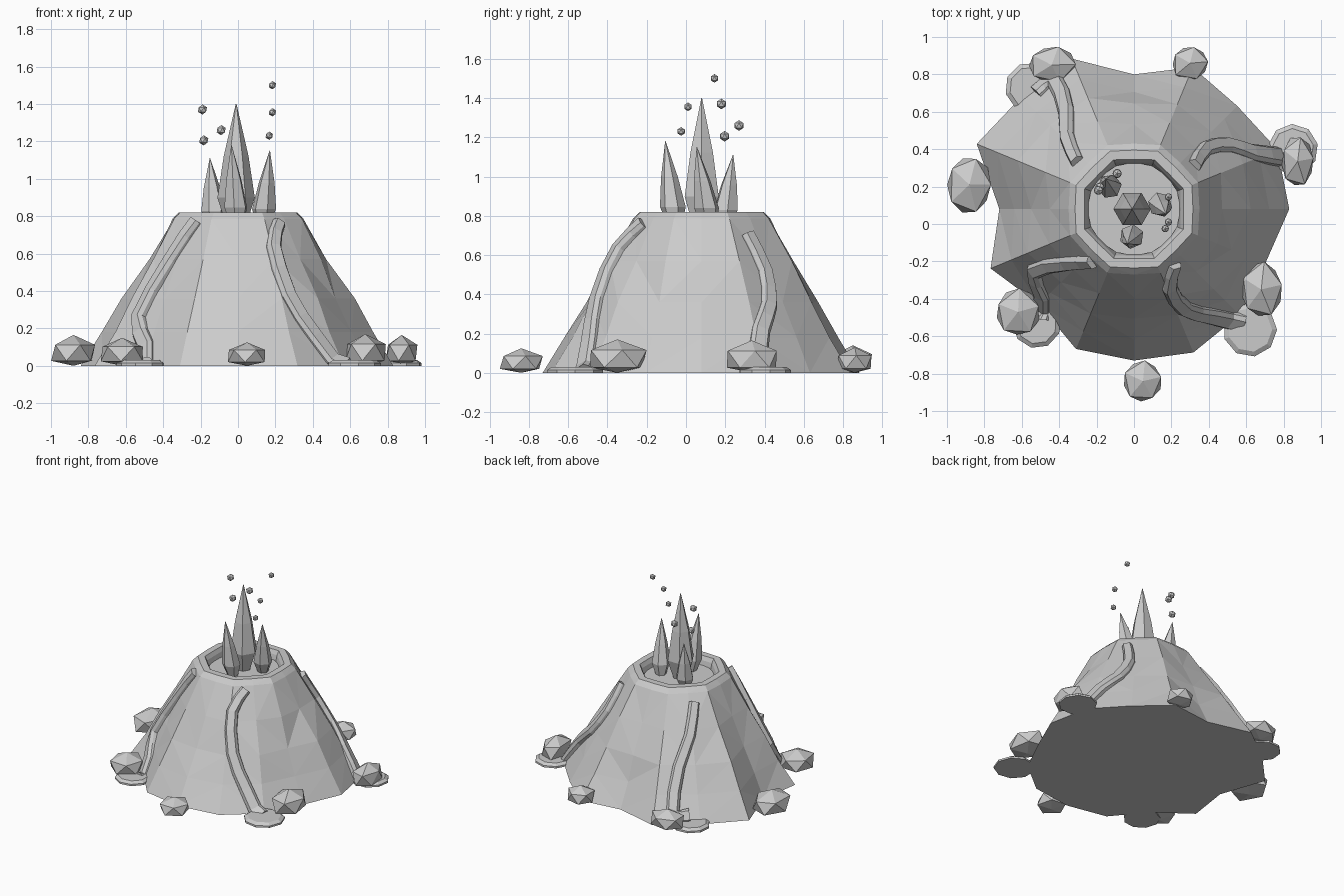
import bpy, bmesh, math, random
from mathutils import Vector
from mathutils.bvhtree import BVHTree

if "Cube" in bpy.data.objects:
    bpy.data.objects.remove(bpy.data.objects["Cube"])

random.seed(4)
CX, CY = 0.0, 0.08          # crater axis


def finish(bm, name):
    bmesh.ops.recalc_face_normals(bm, faces=bm.faces)
    me = bpy.data.meshes.new(name)
    bm.to_mesh(me)
    bm.free()
    ob = bpy.data.objects.new(name, me)
    bpy.context.collection.objects.link(ob)
    return ob


def loft(bm, rings, cap_start=True, cap_end=True):
    """Skin a list of equal-length point rings."""
    vs = [[bm.verts.new(p) for p in r] for r in rings]
    n = len(vs[0])
    for a, b in zip(vs, vs[1:]):
        for i in range(n):
            j = (i + 1) % n
            bm.faces.new((a[i], a[j], b[j], b[i]))
    if cap_start:
        bm.faces.new(vs[0][::-1])
    if cap_end:
        bm.faces.new(vs[-1])


def ring(cx, cy, z, radii, turn=0.0):
    n = len(radii)
    return [(cx + r * math.cos(turn + math.tau * i / n),
             cy + r * math.sin(turn + math.tau * i / n), z)
            for i, r in enumerate(radii)]


# mountain: irregular base blending up to a crater rim, then into the crater
base = [.83, .83, .78, .82, .72, .87, .85, .91, .72, .83, .72, .81, .81, .83, .80, .76]
rim = [.345 if i % 2 else .325 for i in range(16)]
rings = []
for z, t, jit in ((0, 0, 0), (.18, .24, .012), (.36, .46, .018), (.57, .72, .015), (.785, 1, 0)):
    rings.append(ring(CX, CY, z, [b + (r + .025 - b) * t + random.uniform(-jit, jit)
                                  for b, r in zip(base, rim)]))
rings.append(ring(CX, CY, .82, [r - .01 for r in rim]))
rings.append(ring(CX, CY, .82, [r - .06 for r in rim]))
rings.append(ring(CX, CY, .79, [r - .075 for r in rim]))
rings.append(ring(CX, CY, .70, [r - .095 for r in rim]))
bm = bmesh.new()
loft(bm, rings)
bmesh.ops.triangulate(bm, faces=[f for f in bm.faces if len(f.verts) == 4])
surface = BVHTree.FromBMesh(bm)
finish(bm, "mountain")

# molten surface inside the crater
bm = bmesh.new()
loft(bm, [ring(CX, CY, .69, [.25] * 16), ring(CX, CY, .755, [.25] * 16)])
finish(bm, "crater_lava")


# lava streams draped over the slope
def ground(x, y):
    hit = surface.ray_cast(Vector((x, y, 3)), Vector((0, 0, -1)))[0]
    return hit.z if hit else 0.0


def smooth_path(pts):
    """Catmull-Rom midpoints between the control points."""
    p = [Vector(q) for q in pts]
    out = []
    for i in range(len(p) - 1):
        a, b, c, d = p[max(i - 1, 0)], p[i], p[i + 1], p[min(i + 2, len(p) - 1)]
        out += [b, (b + c) * .5625 - (a + d) * .0625]
    return out + [p[-1]]


def stream(name, pts):
    path = [Vector((q.x, q.y, ground(q.x, q.y))) for q in smooth_path(pts)]
    rings = []
    for i, p in enumerate(path):
        tangent = (path[min(i + 1, len(path) - 1)] - path[max(i - 1, 0)]).normalized()
        out = Vector((p.x - CX, p.y - CY, 0)).normalized()
        up = out * .87 + Vector((0, 0, .49))
        side = tangent.cross(up).normalized()
        up = side.cross(tangent).normalized()
        w = .036 + .016 * i / (len(path) - 1)
        r = [p + side * s * w + up * h for s, h in
             ((-1, -.03), (-1, .012), (-.65, .034), (.65, .034), (1, .012), (1, -.03))]
        for v in r:
            v.z = max(v.z, .002)
        rings.append(r)
    bm = bmesh.new()
    loft(bm, rings)
    finish(bm, name)


stream("lava_stream_front_right",
       [(.215, -.215), (.19, -.34), (.27, -.45), (.41, -.49), (.58, -.53)])
stream("lava_stream_front_left",
       [(-.22, -.2), (-.36, -.21), (-.53, -.25), (-.49, -.38), (-.5, -.51)])
stream("lava_stream_back_left",
       [(-.30, .33), (-.355, .46), (-.36, .6), (-.42, .76), (-.52, .70)])
stream("lava_stream_back_right",
       [(.32, .31), (.38, .40), (.50, .42), (.63, .38), (.78, .36)])

# lava pools at the foot of each stream
for i, (x, y, r) in enumerate(((.62, -.565, .145), (-.52, -.535, .13),
                               (-.555, .73, .135), (.85, .40, .135))):
    bm = bmesh.new()
    loft(bm, [ring(x, y, 0, [r] * 9, i), ring(x, y, .014, [r] * 9, i),
              ring(x, y, .03, [r * .82] * 9, i)])
    finish(bm, f"lava_pool_{i + 1}")

# boulders: squashed icospheres cut flat by the ground (x, y, rx, ry, height)
boulders = [(-.88, .21, .12, .155, .165), (-.44, .85, .13, .10, .14), (.30, .86, .10, .095, .13),
            (.875, .335, .09, .135, .165), (.68, -.35, .115, .15, .17),
            (.048, -.84, .105, .11, .125), (-.62, -.47, .12, .125, .15)]
for i, (x, y, rx, ry, h) in enumerate(boulders):
    bm = bmesh.new()
    bmesh.ops.create_icosphere(bm, subdivisions=1, radius=1)
    turn = i * 1.3
    for v in bm.verts:
        c = v.co.copy()
        k = 1 + random.uniform(-.05, .05)
        v.co.x = x + rx * 1.08 * k * (c.x * math.cos(turn) - c.y * math.sin(turn))
        v.co.y = y + ry * 1.08 * k * (c.x * math.sin(turn) + c.y * math.cos(turn))
        v.co.z = max(h * (.42 + .58 * c.z), 0)
        v.co.x = min(max(v.co.x, -1), 1)
        v.co.y = min(max(v.co.y, -.95), .95)
    finish(bm, f"boulder_{i + 1}")


# flames: six-sided spikes, (base xy, tip xy, tip z, radius)
flames = [((-.01, .08), (-.01, .08), 1.40, .10), ((-.005, -.055), (-.035, -.105), 1.18, .066),
          ((.13, .12), (.17, .055), 1.15, .066), ((-.125, .19), (-.15, .24), 1.11, .066)]
for i, (b, t, top, r) in enumerate(flames):
    b, t = Vector(b), Vector(t)
    bm = bmesh.new()
    rings = []
    for f, s in ((0, .5), (.24, 1), (.58, .66), (1, .02)):
        c = b.lerp(t, f)
        rings.append(ring(c.x, c.y, .74 + (top - .74) * f, [r * s] * 6, i * .4))
    loft(bm, rings)
    finish(bm, f"flame_{i + 1}")

# embers floating above the crater
for i, p in enumerate(((-.19, .18, 1.37), (-.183, .197, 1.205), (-.09, .27, 1.26),
                       (.184, .145, 1.5), (.184, .01, 1.355), (.167, -.025, 1.23))):
    bm = bmesh.new()
    bmesh.ops.create_icosphere(bm, subdivisions=1, radius=.022 if i > 2 else .027)
    bmesh.ops.translate(bm, verts=bm.verts, vec=p)
    finish(bm, f"ember_{i + 1}")
